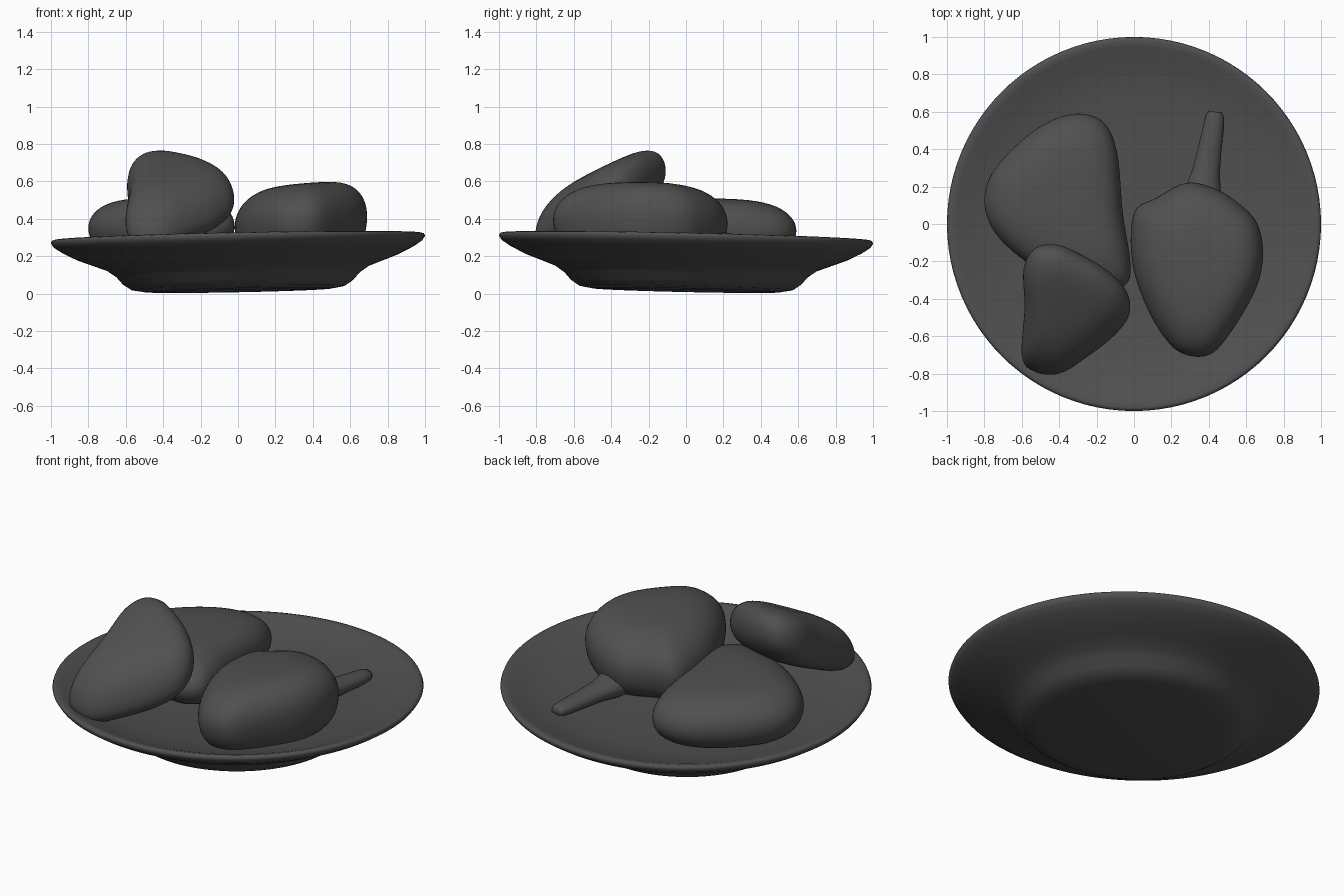
import bpy, math
from mathutils import Vector

if "Cube" in bpy.data.objects:
    bpy.data.objects.remove(bpy.data.objects["Cube"])

dark = bpy.data.materials.new("dark_grey")
dark.diffuse_color = (0.08, 0.08, 0.08, 1)
dark.use_nodes = True
dark.node_tree.nodes["Principled BSDF"].inputs["Base Color"].default_value = dark.diffuse_color


def mesh_object(name, rings):
    """Skin a stack of equal-length closed rings, bottom to top, and cap both ends."""
    n = len(rings[0])
    verts = [p for r in rings for p in r]
    faces = []
    for k in range(len(rings) - 1):
        for i in range(n):
            j = (i + 1) % n
            faces.append((k * n + i, k * n + j, (k + 1) * n + j, (k + 1) * n + i))
    faces.append(tuple(reversed(range(n))))
    last = (len(rings) - 1) * n
    faces.append(tuple(last + i for i in range(n)))
    me = bpy.data.meshes.new(name)
    me.from_pydata(verts, [], faces)
    me.polygons.foreach_set("use_smooth", [True] * len(faces))
    me.materials.append(dark)
    me.update()
    ob = bpy.data.objects.new(name, me)
    bpy.context.collection.objects.link(ob)
    return ob


def smooth_loop(pts, steps=5):
    """Closed Catmull-Rom curve through outline points, counter-clockwise."""
    out, n = [], len(pts)
    for i in range(n):
        a, b, c, d = (Vector(pts[(i + k) % n]) for k in (-1, 0, 1, 2))
        for s in range(steps):
            t = s / steps
            out.append(0.5 * (2 * b + (c - a) * t + (2 * a - 5 * b + 4 * c - d) * t * t
                              + (3 * b - a - 3 * c + d) * t ** 3))
    return out


def pillow(name, outline, apex, mid, up, down, slope, top_pow, low_pow):
    """Rounded lump with the given plan outline, domed over and under a sloped mid plane."""
    loop, c = smooth_loop(outline), Vector(apex)
    mean = sum((p - c).length for p in loop) / len(loop)
    rings = []
    for k in range(29):
        a = math.radians(-89.8 + 179.6 * k / 28)
        s = math.cos(a) ** (top_pow if a > 0 else low_pow)
        h = math.sin(a) * (up if a > 0 else down)
        w = 0.5 + 0.5 * s          # inner rings grow rounder
        ring = []
        for p in loop:
            d = p - c
            q = c + (d * w + d.normalized() * mean * (1 - w)) * s
            z = mid + h + slope[0] * (q.x - c.x) + slope[1] * (q.y - c.y)
            ring.append((q.x, q.y, z))
        rings.append(ring)
    return mesh_object(name, rings)


# Shallow plate, tipped very slightly
profile = [(0.001, 0.015), (0.3, 0.015), (0.5, 0.018), (0.57, 0.03), (0.615, 0.06),
           (0.65, 0.10), (0.70, 0.135), (0.78, 0.165), (0.86, 0.195), (0.94, 0.235),
           (0.985, 0.265), (1.0, 0.288), (0.995, 0.302), (0.98, 0.306), (0.95, 0.298),
           (0.88, 0.272), (0.78, 0.245), (0.65, 0.225), (0.4, 0.21), (0.001, 0.205)]
rings = []
for r, z in profile:
    ring = []
    for i in range(96):
        a = 2 * math.pi * i / 96
        x, y = r * math.cos(a), r * math.sin(a)
        ring.append((x, y, z + 0.020 * x - 0.022 * y))
    rings.append(ring)
mesh_object("plate", rings)

# Large fruit on the right, steep sided below its shoulder
pillow("stemmed_fruit",
       [(0.0, 0.06), (-0.01, -0.2), (0.07, -0.45), (0.19, -0.64), (0.30, -0.705),
        (0.42, -0.69), (0.53, -0.56), (0.65, -0.35), (0.69, -0.17), (0.66, 0.0),
        (0.56, 0.11), (0.43, 0.19), (0.28, 0.22), (0.12, 0.14)],
       (0.37, -0.22), 0.39, 0.20, 0.19, (0.08, -0.02), 0.58, 0.3)

# Stem lying towards the back
stem_path = [(0.365, 0.08, 0.28, 0.12), (0.37, 0.19, 0.265, 0.095), (0.385, 0.28, 0.26, 0.074),
             (0.405, 0.40, 0.255, 0.063), (0.425, 0.52, 0.25, 0.055),
             (0.432, 0.575, 0.25, 0.048), (0.434, 0.60, 0.25, 0.034)]
axis = Vector((0.14, 1, 0)).normalized()
side = Vector((axis.y, -axis.x, 0))
rings = []
for x, y, z, r in stem_path:
    ring = []
    for i in range(20):
        a = -2 * math.pi * i / 20
        ring.append(Vector((x, y, z)) + side * r * math.cos(a)
                    + Vector((0, 0, 0.7 * r * math.sin(a))))
    rings.append(ring)
mesh_object("fruit_stem", rings)

# Flat lump at the back left
pillow("back_slice",
       [(-0.29, 0.59), (-0.45, 0.55), (-0.62, 0.43), (-0.76, 0.27), (-0.80, 0.11),
        (-0.74, -0.05), (-0.58, -0.20), (-0.38, -0.31), (-0.16, -0.37), (-0.04, -0.32),
        (-0.02, -0.2), (-0.06, 0.06), (-0.09, 0.38), (-0.16, 0.54)],
       (-0.38, 0.13), 0.35, 0.16, 0.15, (0, -0.03), 0.55, 0.4)

# Slice leaning up on the lump behind it
pillow("leaning_slice",
       [(-0.60, -0.70), (-0.585, -0.45), (-0.59, -0.24), (-0.53, -0.13), (-0.42, -0.11),
        (-0.30, -0.155), (-0.14, -0.25), (-0.04, -0.36), (-0.025, -0.48), (-0.10, -0.59),
        (-0.25, -0.71), (-0.40, -0.80), (-0.54, -0.785)],
       (-0.37, -0.43), 0.50, 0.185, 0.14, (0.02, 0.48), 0.55, 0.5)
